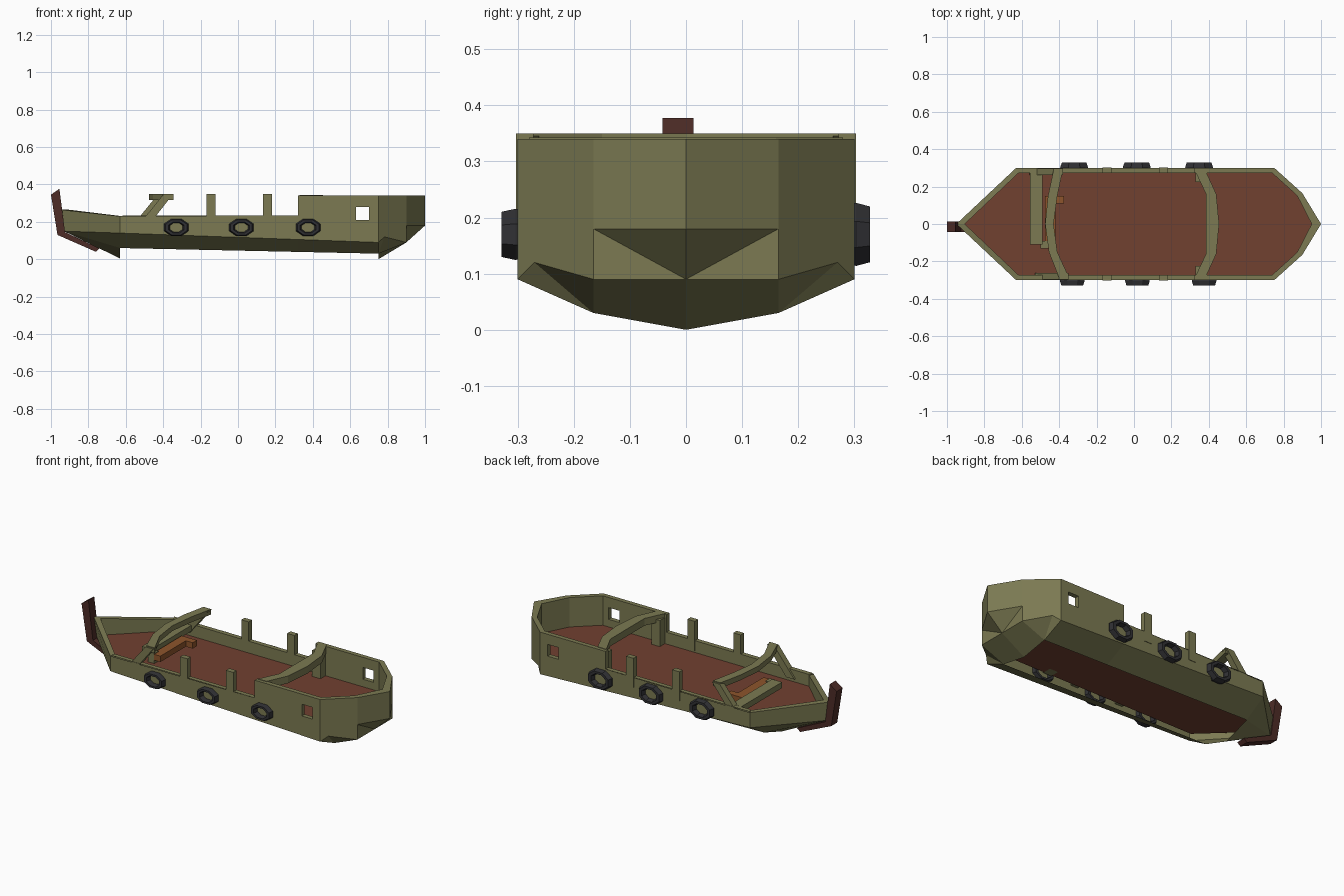
import bpy, bmesh, math

if "Cube" in bpy.data.objects:
    bpy.data.objects.remove(bpy.data.objects["Cube"])

def mat(name, c):
    m = bpy.data.materials.new(name)
    m.diffuse_color = (*c, 1)
    m.use_nodes = True
    m.node_tree.nodes["Principled BSDF"].inputs["Base Color"].default_value = m.diffuse_color
    return m

OLIVE = mat("olive paint", (.20, .195, .085))
RED = mat("deck red", (.165, .052, .03))
DARK = mat("dark brown", (.075, .025, .02))
ORANGE = mat("orange wood", (.27, .09, .025))
RUBBER = mat("rubber", (.03, .03, .034))

def finish(name, bm, material, mirror=False):
    bmesh.ops.remove_doubles(bm, verts=bm.verts, dist=1e-5)
    if mirror:
        g = bmesh.ops.duplicate(bm, geom=bm.verts[:] + bm.edges[:] + bm.faces[:])["geom"]
        for v in g:
            if isinstance(v, bmesh.types.BMVert):
                v.co.y *= -1
        bmesh.ops.reverse_faces(bm, faces=[f for f in g if isinstance(f, bmesh.types.BMFace)])
        bmesh.ops.remove_doubles(bm, verts=bm.verts, dist=1e-5)
    bmesh.ops.recalc_face_normals(bm, faces=bm.faces)
    me = bpy.data.meshes.new(name)
    bm.to_mesh(me)
    bm.free()
    me.materials.append(material)
    ob = bpy.data.objects.new(name, me)
    bpy.context.collection.objects.link(ob)
    return ob

def face(bm, *pts):
    return bm.faces.new([bm.verts.new(p) for p in pts])

def loft(name, rings, material):
    """Closed solid through a row of equal-sized rings."""
    bm = bmesh.new()
    rows = [[bm.verts.new(p) for p in r] for r in rings]
    n = len(rows[0])
    for a, b in zip(rows, rows[1:]):
        for i in range(n):
            bm.faces.new((a[i], a[(i + 1) % n], b[(i + 1) % n], b[i]))
    bm.faces.new(rows[0])
    bm.faces.new(rows[-1])
    return finish(name, bm, material)

def box(name, x0, x1, y0, y1, z0, z1, material):
    ring = lambda y: [(x0, y, z0), (x1, y, z0), (x1, y, z1), (x0, y, z1)]
    return loft(name, [ring(y0), ring(y1)], material)

def beam(name, stations, z0, z1):
    return loft(name, [[(a, y, z0), (b, y, z0), (b, y, z1), (a, y, z1)]
                       for y, a, b in stations], OLIVE)

DECK = .165
chine = lambda x: .14 - (x + .63) / 1.38 * .05
low = lambda x: .06 - (x + .63) / 1.38 * .03

# hull half (y > 0), open along the bottom, mirrored afterwards
bm = bmesh.new()
outer = [(-.95, 0), (-.63, .3), (.32, .3), (.75, .3), (.9, .165), (1, 0)]
inner = [(-.905, 0), (-.617, .273), (.32, .273), (.738, .273), (.872, .152), (.95, 0)]
tops = [(.265, .23), (.235, .235), (.34, .34), (.34, .34), (.34, .34)]
for i, (ta, tb) in enumerate(tops):
    a, b, c, d = outer[i], outer[i + 1], inner[i + 1], inner[i]
    face(bm, (*a, ta), (*b, tb), (*c, tb), (*d, ta))          # rim
    if i != 2:
        face(bm, (*d, ta), (*c, tb), (*c, DECK), (*d, DECK))  # inside wall
# stern side wall with a window opening
xs = [.32, .63, .70, .75]
for y, base, last in ((.3, chine, .75), (.273, lambda x: DECK, .738)):
    X = xs[:3] + [last]
    for i in range(3):
        lv = lambda x: [base(x), .21, .28, .34]
        for k in range(3):
            if (i, k) != (1, 1):
                p, q = lv(X[i]), lv(X[i + 1])
                face(bm, (X[i], y, p[k]), (X[i + 1], y, q[k]),
                     (X[i + 1], y, q[k + 1]), (X[i], y, p[k + 1]))
hole = [(.63, .21), (.70, .21), (.70, .28), (.63, .28)]
for (xa, za), (xb, zb) in zip(hole, hole[1:] + hole[:1]):
    face(bm, (xa, .3, za), (xb, .3, zb), (xb, .273, zb), (xa, .273, za))
face(bm, (.32, .3, .235), (.32, .3, .34), (.32, .273, .34), (.32, .273, .235))
# bow and side planking
stem, bowc, bowl, bowk = (-.93, 0, .15), (-.63, .3, .14), (-.63, .165, .06), (-.63, 0, .004)
face(bm, (-.95, 0, .265), (-.63, .3, .23), bowc, stem)
face(bm, stem, bowc, bowl)
face(bm, stem, bowl, bowk)
face(bm, (-.63, .3, .23), (.32, .3, .235), (.32, .3, chine(.32)), bowc)
stc, stl, stk = (.75, .3, .09), (.75, .165, .03), (.75, 0, 0)
face(bm, bowc, (.32, .3, chine(.32)), (.32, .165, low(.32)), bowl)
face(bm, (.32, .3, chine(.32)), stc, stl, (.32, .165, low(.32)))
# stern planking
n1, q1, q2, tip, ctr = (.783, .27, .12), (.9, .165, .09), (.9, .165, .18), (1, 0, .18), (.9, 0, .09)
face(bm, (.75, .3, .34), (.9, .165, .34), q2, q1, n1, stc)
face(bm, (.9, .165, .34), (1, 0, .34), tip, q2)
face(bm, q2, tip, ctr)
face(bm, q2, ctr, q1)
face(bm, stc, n1, stl)
face(bm, n1, q1, stl)
face(bm, stl, q1, ctr, stk)
finish("hull", bm, OLIVE, mirror=True)

# deck
bm = bmesh.new()
face(bm, *[(x, y, DECK) for x, y in inner], *[(x, -y, DECK) for x, y in inner[-2:0:-1]])
deck = finish("deck", bm, RED)

# bow post, an extruded profile
prof = [(-1, .345), (-.955, .377), (-.925, .145), (-.74, .058), (-.76, .04), (-.965, .13)]
loft("bow_post", [[(x, y, z) for x, z in prof] for y in (-.042, .013)], DARK)

# stern portal frame
half = [(0, .385, .455), (.16, .385, .44), (.28, .328, .385)]
beam("stern_arch", [(-y, a, b) for y, a, b in half[:0:-1]] + half, .30, .343)

# raked windscreen frame
beam("windscreen_top", [(-.29, -.40, -.345), (-.15, -.455, -.41), (0, -.475, -.43),
                        (.15, -.46, -.41), (.29, -.43, -.38)], .318, .35)

for s, side in ((-1, "front"), (1, "back")):
    ys = sorted((s * .272, s * .303))
    for k, x in enumerate((-.145, .157)):
        box(f"{side}_post_{k}", x - .024, x + .024, *ys, .175, .35, OLIVE)
    box(f"{side}_arch_leg", .33, .385, *sorted((s * .225, s * .28)), DECK, .32, OLIVE)
    t = -.40 if s < 0 else -.43
    loft(f"{side}_windscreen_leg",
         [[(t - .13, y, DECK + .02), (t - .075, y, DECK + .02), (t + .05, y, .345), (t, y, .345)]
          for y in sorted((s * .262, s * .298))], OLIVE)

# dashboard and bench
box("dashboard", -.555, -.49, -.11, .272, .20, .235, OLIVE)
box("dashboard_bracket", -.50, -.46, -.13, -.09, DECK, .225, OLIVE)
box("bench", -.475, -.42, -.13, .15, .185, .22, ORANGE)
box("bench_end", -.42, -.375, .11, .15, .185, .22, ORANGE)

# tyre fenders: eight-sided rings
def tyre(name, x, y, rx, rz):
    rows = []
    bm = bmesh.new()
    for i in range(8):
        a = math.tau * (i + .5) / 8
        row = []
        for j in range(6):
            b = math.tau * j / 6
            r = .80 + .25 * math.cos(b)
            row.append(bm.verts.new((x + rx * r * math.cos(a), y + .029 * math.sin(b),
                                     .17 + rz * r * math.sin(a))))
        rows.append(row)
    for i in range(8):
        for j in range(6):
            p, q = rows[i], rows[(i + 1) % 8]
            bm.faces.new((p[j], p[(j + 1) % 6], q[(j + 1) % 6], q[j]))
    finish(name, bm, RUBBER)

for i, x in enumerate((-.33, .018, .375)):
    tyre(f"front_tyre_{i}", x, -.304, .068, .047)
for i, x in enumerate((-.32, .015, .348)):
    tyre(f"back_tyre_{i}", x, .303, .077, .058)
